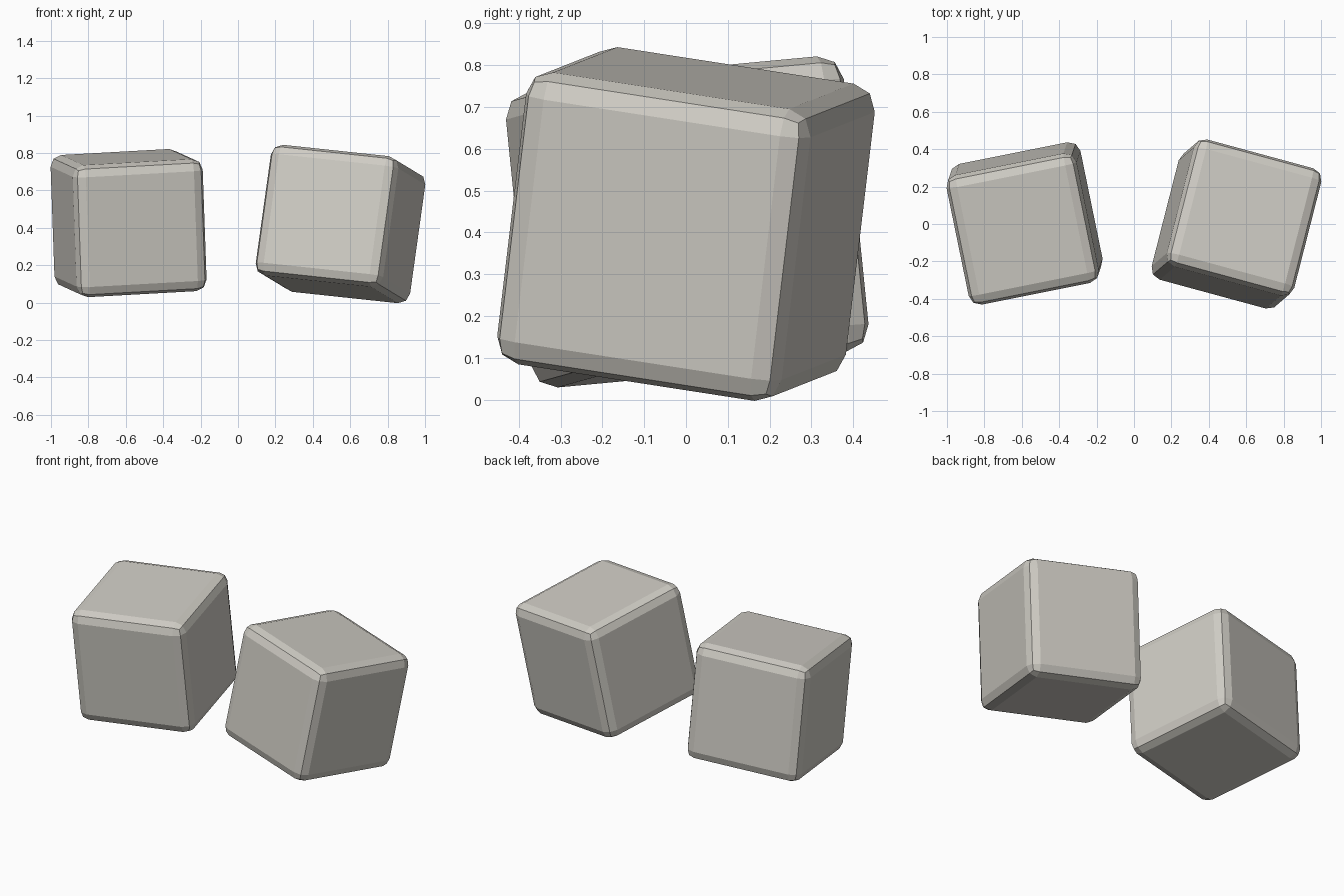
import bpy
import bmesh
from mathutils import Matrix, Vector

default = bpy.data.objects.get("Cube")
if default:
    bpy.data.objects.remove(default, do_unlink=True)

SIZE = 0.71
BEVEL = 0.06

stone = bpy.data.materials.new("warm_grey")
stone.use_nodes = True
COLOUR = (0.62, 0.60, 0.55, 1)
stone.diffuse_color = COLOUR
stone.node_tree.nodes["Principled BSDF"].inputs["Base Color"].default_value = COLOUR


def tilted_block(name, centre, up, back):
    """Bevelled cube whose top faces 'up' and whose rear faces 'back'."""
    z = Vector(up).normalized()
    y = Vector(back)
    y = (y - z * y.dot(z)).normalized()
    x = y.cross(z)
    turn = Matrix((x, y, z)).transposed().to_4x4()

    mesh = bpy.data.meshes.new(name)
    bm = bmesh.new()
    bmesh.ops.create_cube(bm, size=SIZE)
    bmesh.ops.bevel(bm, geom=bm.edges[:], offset=BEVEL, segments=2,
                    profile=0.5, affect='EDGES')
    bm.to_mesh(mesh)
    bm.free()
    mesh.materials.append(stone)
    block = bpy.data.objects.new(name, mesh)
    block.matrix_world = Matrix.Translation(centre) @ turn
    bpy.context.collection.objects.link(block)
    return block


# Two loose blocks, each leaning its own way
tilted_block("right_block", (-0.585, 0.003, 0.425), (-0.035, -0.1, 0.99), (-0.2, 0.975, 0.09))
tilted_block("left_block", (0.548, 0.0, 0.42), (0.137, 0.117, 0.983), (0.245, 0.96, -0.147))
